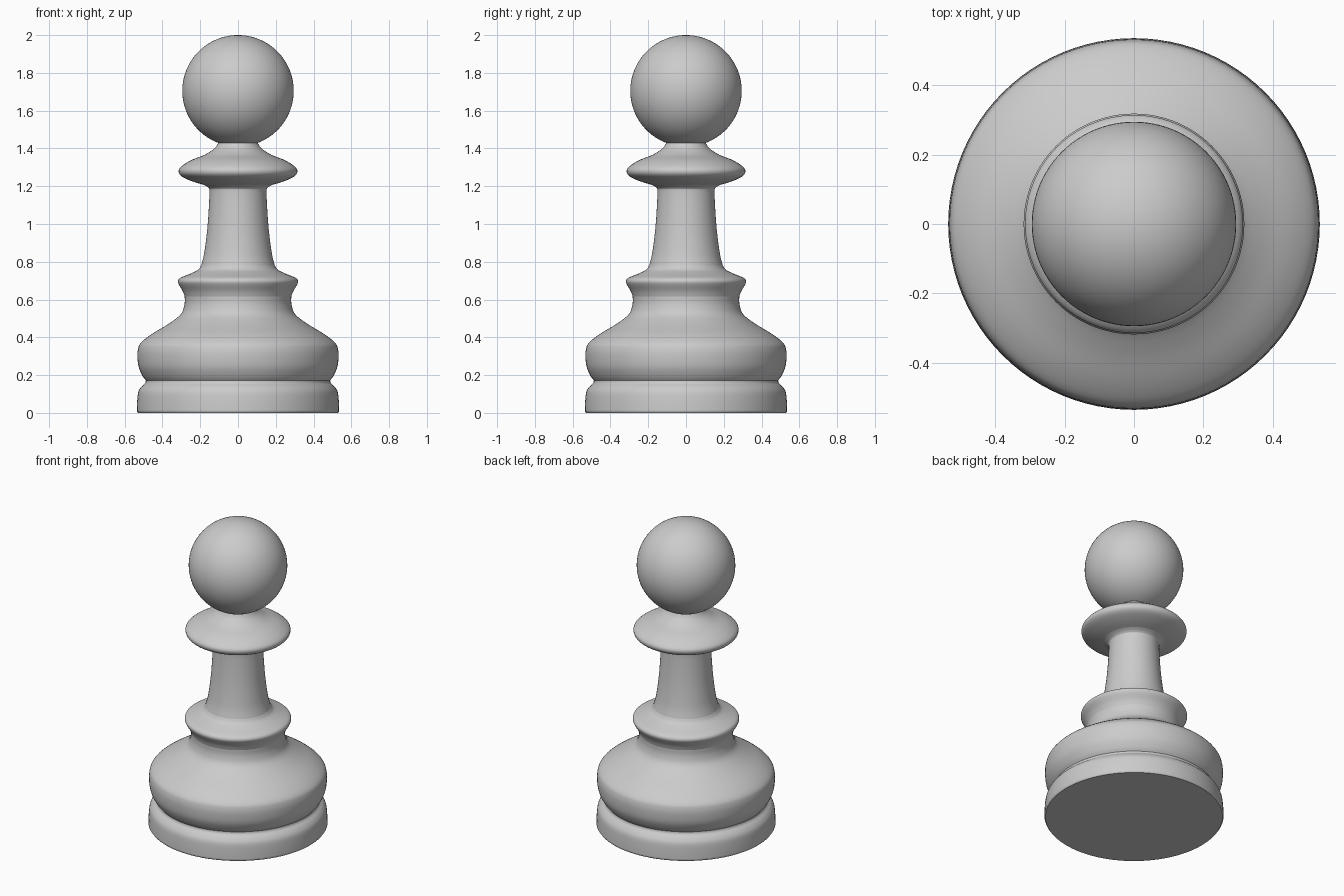
import bpy, bmesh, math

if "Cube" in bpy.data.objects:
    bpy.data.objects.remove(bpy.data.objects["Cube"])

SEGMENTS = 96


def smooth_curve(pts, steps=5):
    """Catmull-Rom curve through (radius, z) points."""
    p = [pts[0]] + pts + [pts[-1]]
    out = []
    for i in range(1, len(p) - 2):
        a, b, c, d = p[i - 1:i + 3]
        for s in range(steps):
            t = s / steps
            out.append(tuple(0.5 * (2 * b[k] + (c[k] - a[k]) * t
                                    + (2 * a[k] - 5 * b[k] + 4 * c[k] - d[k]) * t * t
                                    + (3 * b[k] - a[k] - 3 * c[k] + d[k]) * t ** 3)
                             for k in (0, 1)))
    return out + [pts[-1]]


def lathe(name, profile):
    """Spin a (radius, z) profile, listed bottom to top, around the z axis."""
    bm = bmesh.new()
    verts = [bm.verts.new((r, 0, z)) for r, z in profile]
    edges = [bm.edges.new(e) for e in zip(verts, verts[1:])]
    bmesh.ops.spin(bm, geom=verts + edges, cent=(0, 0, 0), axis=(0, 0, 1),
                   angle=math.tau, steps=SEGMENTS, use_merge=True)
    bmesh.ops.remove_doubles(bm, verts=bm.verts, dist=1e-5)
    bm.normal_update()
    # Point the faces outwards
    if sum(f.normal.dot(f.calc_center_median() * f.calc_area()) for f in bm.faces) < 0:
        bmesh.ops.reverse_faces(bm, faces=bm.faces)
    mesh = bpy.data.meshes.new(name)
    bm.to_mesh(mesh)
    bm.free()
    obj = bpy.data.objects.new(name, mesh)
    bpy.context.collection.objects.link(obj)
    bpy.ops.object.select_all(action='DESELECT')
    obj.select_set(True)
    bpy.context.view_layer.objects.active = obj
    bpy.ops.object.shade_smooth_by_angle(angle=math.radians(40))
    return obj


# Foot: flat underside, slightly tapering rim, rounded into the groove
lathe("foot", [(0, 0), (0.53, 0)] + smooth_curve(
    [(0.536, 0.008), (0.534, 0.06), (0.528, 0.11), (0.512, 0.138),
     (0.492, 0.157), (0.488, 0.172)]))

# Body: wide bulge sweeping up into the waist
lathe("body", smooth_curve(
    [(0.488, 0.172), (0.505, 0.195), (0.525, 0.24), (0.532, 0.29), (0.53, 0.335),
     (0.515, 0.37), (0.46, 0.415), (0.37, 0.47), (0.305, 0.52),
     (0.284, 0.57), (0.282, 0.615)]))

# Lower ring: flared lip closing in on the stem
lathe("lower_ring", smooth_curve(
    [(0.282, 0.615), (0.293, 0.645), (0.315, 0.683), (0.317, 0.701), (0.303, 0.716),
     (0.25, 0.738), (0.212, 0.757), (0.195, 0.78)]))

# Stem: slender and gently tapered
lathe("stem", smooth_curve(
    [(0.195, 0.78), (0.18, 0.84), (0.165, 0.95), (0.156, 1.06), (0.151, 1.17),
     (0.157, 1.192), (0.18, 1.207)]))

# Collar: disc with a concave top leading to the neck
lathe("collar", smooth_curve(
    [(0.18, 1.207), (0.24, 1.225), (0.295, 1.25), (0.314, 1.275), (0.303, 1.302),
     (0.25, 1.337), (0.175, 1.367), (0.125, 1.4), (0.105, 1.4285)]))

# Head: ball open only where it meets the neck
R, CZ = 0.295, 1.705
START = math.asin(0.105 / R)
N = 40
angles = [START + (math.pi - START) * i / N for i in range(N + 1)]
head = [(R * math.sin(a), CZ - R * math.cos(a)) for a in angles]
head[-1] = (0, CZ + R)
lathe("head", head)
